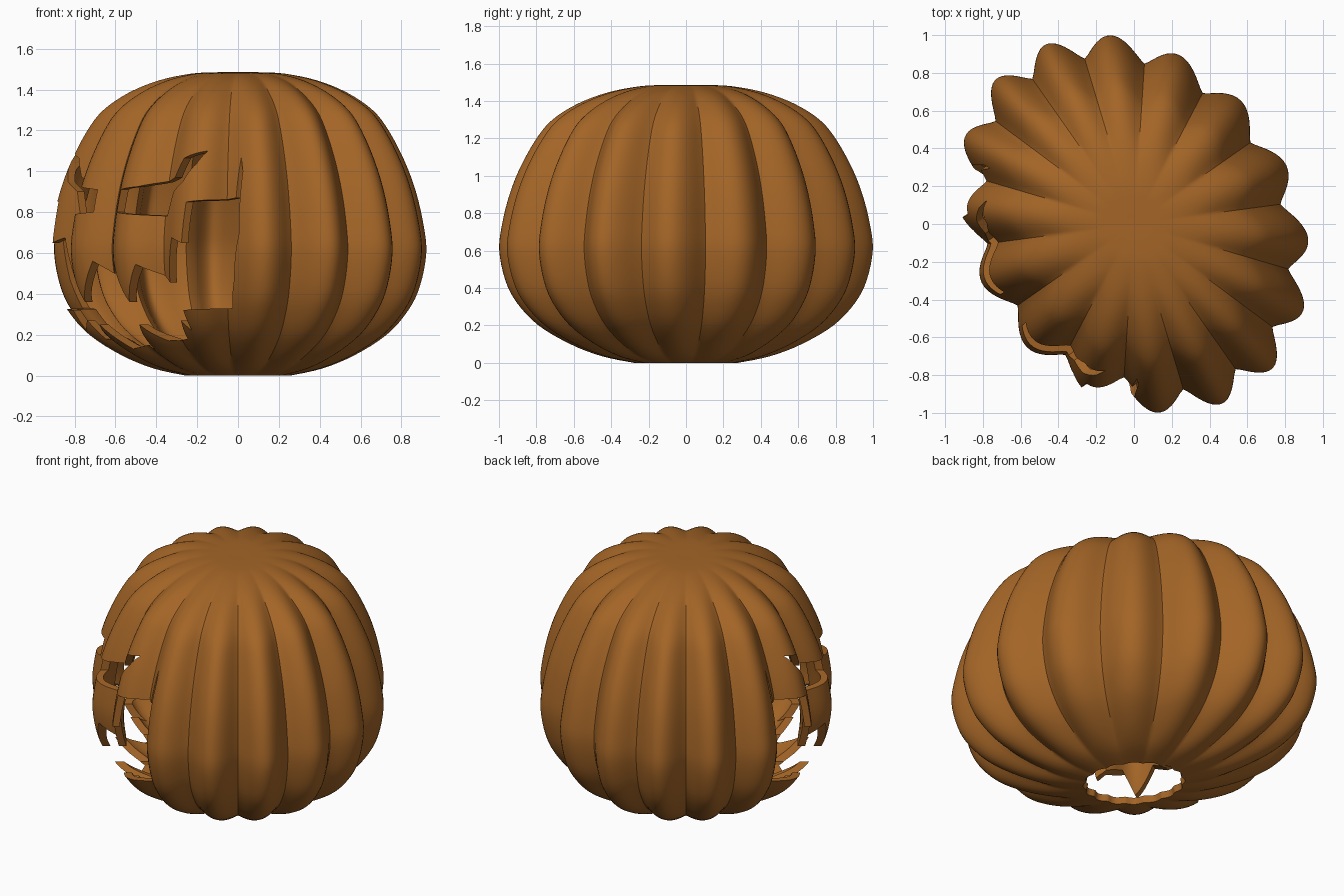
import bpy, bmesh, math
from mathutils import Matrix

if "Cube" in bpy.data.objects:
    bpy.data.objects.remove(bpy.data.objects["Cube"])

RIBS, SEG = 16, 256          # lobes around, columns around
A, B = 1.066, 0.855          # half width and half depth at the rib crests
TURN = math.radians(-55)     # carved face points to the front left

# side profile: (relative radius, height)
PROFILE = [(.28, 0), (.45, .035), (.62, .10), (.79, .2), (.905, .32), (.967, .44), (1, .6),
           (.985, .74), (.945, .9), (.885, 1.05), (.8, 1.2), (.715, 1.3), (.58, 1.385),
           (.42, 1.445), (.25, 1.478), (.12, 1.485), (.02, 1.485)]


def smooth_profile(pts, n):
    """Catmull-Rom resampling."""
    out = []
    for i in range(len(pts) - 1):
        p = [pts[max(0, min(len(pts) - 1, i + k))] for k in (-1, 0, 1, 2)]
        for j in range(n):
            t = j / n
            out.append(tuple(0.5 * (2 * b + (c - a) * t + (2 * a - 5 * b + 4 * c - d) * t * t
                                    + (3 * b - a - 3 * c + d) * t ** 3)
                             for a, b, c, d in zip(*p)))
    return out + [pts[-1]]


def add_object(name, bm):
    bmesh.ops.recalc_face_normals(bm, faces=bm.faces)
    me = bpy.data.meshes.new(name)
    bm.to_mesh(me)
    bm.free()
    ob = bpy.data.objects.new(name, me)
    bpy.context.collection.objects.link(ob)
    return ob


def prism(name, outline):
    """Cutter: front outline (x, z) pushed through the front wall only."""
    bm = bmesh.new()
    f = bm.faces.new([bm.verts.new((x, -1.6, z)) for x, z in outline])
    r = bmesh.ops.extrude_face_region(bm, geom=[f])
    for v in r['geom']:
        if isinstance(v, bmesh.types.BMVert):
            v.co.y = -0.16
    ob = add_object(name, bm)
    ob.hide_render = True
    return ob


# ribbed shell, closed on top and open underneath
bm = bmesh.new()
rings = []
for s, z in smooth_profile(PROFILE, 4):
    depth = 0.12 * min(1, max(0, (s - 0.06) / 0.5))
    ring = []
    for i in range(SEG):
        t = 2 * math.pi * i / SEG
        r = s * (1 - depth * (1 - abs(math.sin(RIBS / 2 * t)) ** 1.25))
        ring.append(bm.verts.new((A * r * math.cos(t), B * r * math.sin(t), z)))
    rings.append(ring)
for lo, hi in zip(rings, rings[1:]):
    for i in range(SEG):
        j = (i + 1) % SEG
        bm.faces.new((lo[i], lo[j], hi[j], hi[i]))
bm.faces.new(rings[-1])
pumpkin = add_object("pumpkin_shell", bm)

# carved openings, right half mirrored to the left
eye = [(.10, .80), (.10, .91), (.24, .925), (.40, .97), (.45, 1.065), (.55, 1.10),
       (.54, 1.04), (.49, .95), (.41, .90), (.37, .78)]
upper = [(0, .50), (.09, .56), (.19, .36), (.27, .545), (.40, .456), (.455, .675),
         (.55, .65), (.545, .85), (.70, .87), (.68, 1.07)]
lower = [(.715, 1.0), (.75, .69), (.70, .47), (.64, .33), (.47, .32), (.45, .22),
         (.40, .27), (.35, .18), (.23, .17), (.17, .25), (.09, .13), (0, .15)]
right = upper + lower
mouth = right + [(-x, z) for x, z in reversed(right) if x > 0]
cutters = [prism("eye_cutter_right", eye),
           prism("eye_cutter_left", [(-x, z) for x, z in eye]),
           prism("mouth_cutter", mouth)]

# wall thickness, then the cuts
bpy.context.view_layer.objects.active = pumpkin
pumpkin.select_set(True)
wall = pumpkin.modifiers.new("wall", 'SOLIDIFY')
wall.thickness, wall.offset = 0.04, -1
bpy.ops.object.modifier_apply(modifier=wall.name)
for c in cutters:
    cut = pumpkin.modifiers.new("cut", 'BOOLEAN')
    cut.operation, cut.solver, cut.object = 'DIFFERENCE', 'EXACT', c
    bpy.ops.object.modifier_apply(modifier=cut.name)
for c in cutters:
    bpy.data.objects.remove(c)

# turn the face to the front left
pumpkin.data.transform(Matrix.Rotation(TURN, 4, 'Z'))

skin = bpy.data.materials.new("pumpkin_orange")
skin.diffuse_color = (0.37, 0.13, 0.02, 1)
skin.use_nodes = True
skin.node_tree.nodes["Principled BSDF"].inputs["Base Color"].default_value = skin.diffuse_color
pumpkin.data.materials.clear()
pumpkin.data.materials.append(skin)
for p in pumpkin.data.polygons:
    p.material_index = 0
bpy.ops.object.select_all(action='DESELECT')
pumpkin.select_set(True)
bpy.context.view_layer.objects.active = pumpkin
bpy.ops.object.shade_smooth_by_angle(angle=math.radians(35))
